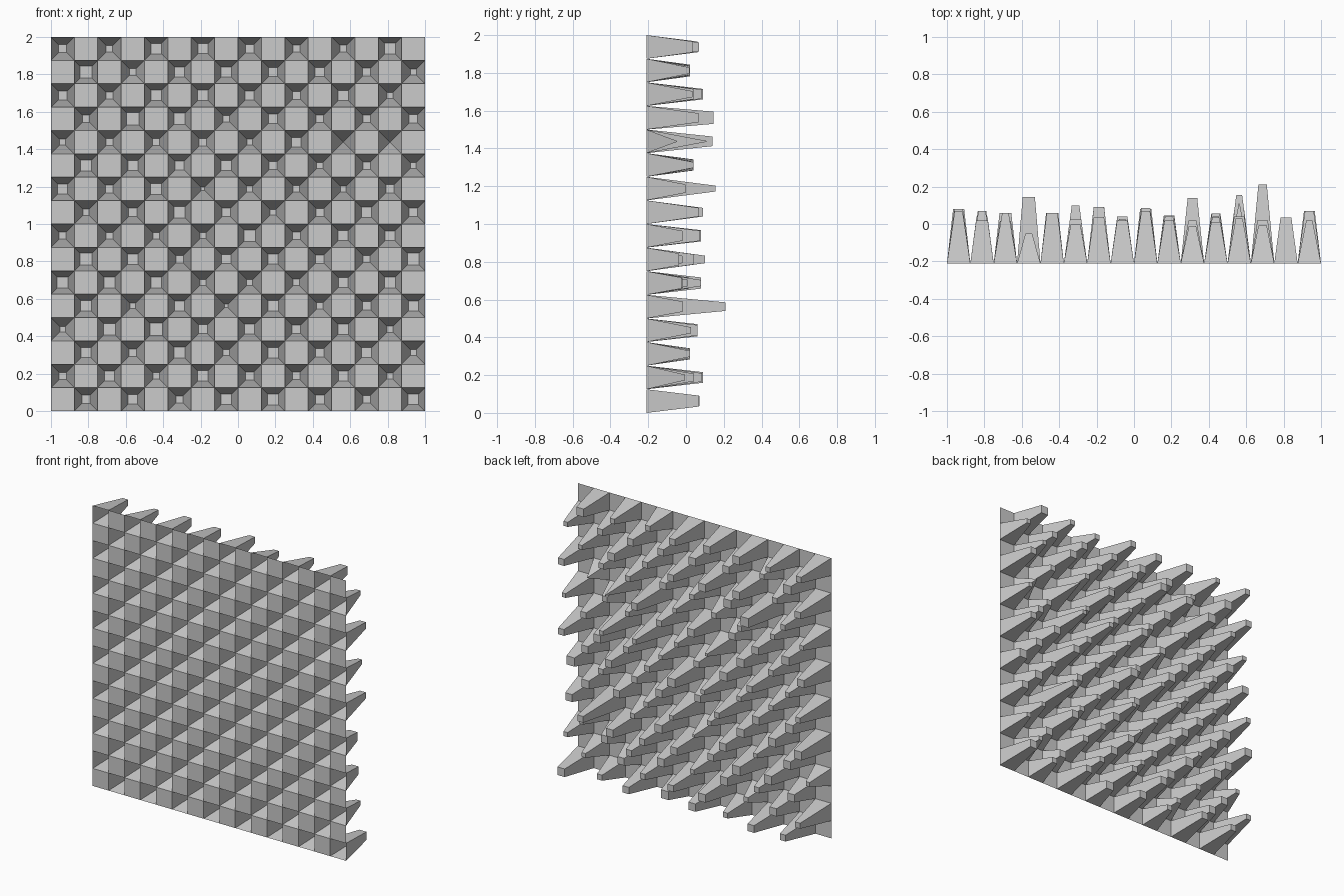
import bpy, bmesh, random
from math import radians
from mathutils import Matrix

if "Cube" in bpy.data.objects:
    bpy.data.objects.remove(bpy.data.objects["Cube"])

random.seed(4)
N, BACK = 16, -0.21
CELL = 2 / N
# highest spike tip per row (bottom to top) and per column (left to right)
ROW_MAX = [.08, .09, .02, .06, .21, .08, .10, .08, .09, .155, .04, .14, .145, .09, .02, .07]
COL_MAX = [.08, .07, .06, .15, .06, .115, .10, .05, .085, .045, .14, .055, .165, .21, .035, .07]
# a few tips with clearly different widths: (row, column) -> tip scale
TIP_SCALE = {(11, 12): .04, (11, 14): .04, (14, 1): .5, (12, 3): .52, (4, 13): .36,
             (3, 4): .52, (3, 2): .5, (6, 15): .5, (6, 1): .5, (9, 6): .15, (4, 7): .15}

# flat upright sheet of square cells, facing +y
bm = bmesh.new()
place = Matrix.Translation((0, BACK, 1)) @ Matrix.Rotation(radians(-90), 4, 'X')
bmesh.ops.create_grid(bm, x_segments=N, y_segments=N, size=1, matrix=place)
for f in bm.faces:
    f.normal_update()
    if f.normal.y < 0:
        f.normal_flip()

# checkerboard cells pushed out into tapered hollow spikes
for face in list(bm.faces):
    c = face.calc_center_median()
    col, row = int((c.x + 1) / CELL), int(c.z / CELL)
    if (row + col) % 2 == 0:
        continue
    cap = min(ROW_MAX[row], COL_MAX[col])
    tip = min(cap, max(-.07, random.gauss(.02, .045)))
    if abs(ROW_MAX[row] - COL_MAX[col]) < .016:
        tip = cap
    scale = TIP_SCALE.get((row, col), random.uniform(.24, .48))
    bmesh.ops.inset_individual(bm, faces=[face], thickness=CELL * (1 - scale) / 2, depth=0,
                               use_even_offset=True)
    for v in face.verts:
        v.co.y = tip

mesh = bpy.data.meshes.new("spiked_panel")
bm.to_mesh(mesh)
bm.free()
panel = bpy.data.objects.new("spiked_panel", mesh)
bpy.context.collection.objects.link(panel)
